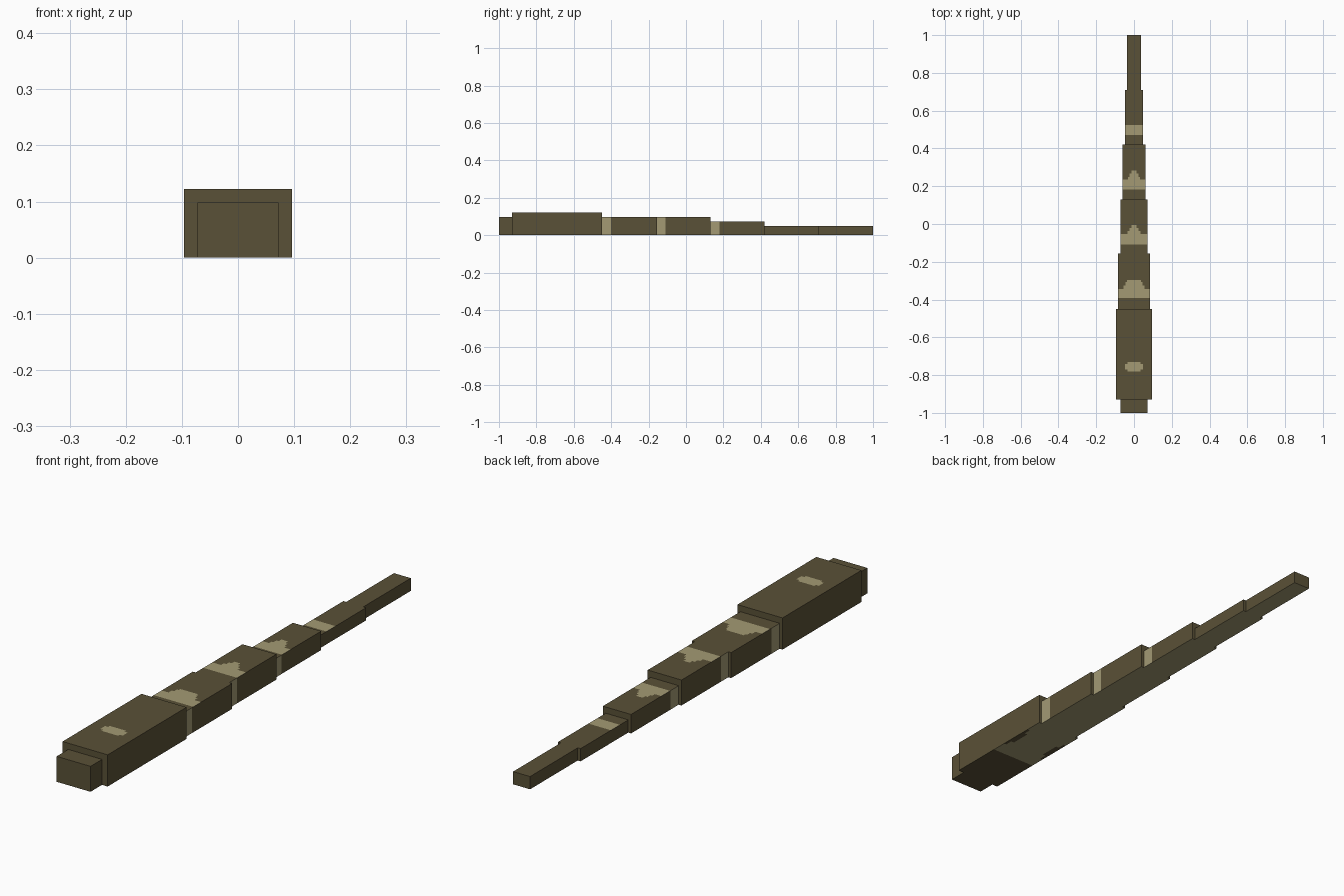
import bpy
import bmesh
from mathutils import Matrix, Vector

cube = bpy.data.objects.get("Cube")
if cube:
    bpy.data.objects.remove(cube, do_unlink=True)


def make_material(name, srgb):
    linear = [(c / 255 / 12.92) if c < 11 else ((c / 255 + 0.055) / 1.055) ** 2.4 for c in srgb]
    mat = bpy.data.materials.new(name)
    mat.use_nodes = True
    mat.diffuse_color = (*linear, 1)
    bsdf = next(n for n in mat.node_tree.nodes if n.type == "BSDF_PRINCIPLED")
    bsdf.inputs["Base Color"].default_value = (*linear, 1)
    return mat


OLIVE = make_material("dark_olive", (90, 81, 55))
TAN = make_material("pale_tan", (163, 154, 116))


def inside(center, rows):
    return any(a < center.y < b and abs(center.x) < half for a, b, half in rows)


def segment(name, y0, y1, half, height, top=(), side=None, belly=()):
    """Box standing on the ground, cut along its markings; rows are (y0, y1, half width)."""
    bm = bmesh.new()
    size = Matrix.Diagonal((2 * half, y1 - y0, height, 1))
    bmesh.ops.create_cube(bm, size=1, matrix=Matrix.Translation((0, (y0 + y1) / 2, height / 2)) @ size)

    # Cut lines at the edges of every marking
    rows = list(top) + list(belly)
    y_cuts = {y for row in rows for y in row[:2]} | ({side} if side is not None else set())
    x_cuts = {s * row[2] for row in rows for s in (-1, 1)}
    cuts = [(Vector((0, y, 0)), Vector((0, 1, 0))) for y in sorted(y_cuts) if y0 < y < y1]
    cuts += [(Vector((x, 0, 0)), Vector((1, 0, 0))) for x in sorted(x_cuts) if abs(x) < half]
    for point, normal in cuts:
        bmesh.ops.bisect_plane(bm, geom=bm.verts[:] + bm.edges[:] + bm.faces[:],
                               plane_co=point, plane_no=normal, dist=1e-5)

    # Colour by the way a face points and where it lies
    bm.normal_update()
    for face in bm.faces:
        c, n = face.calc_center_median(), face.normal
        pale = ((n.z > 0.5 and inside(c, top))
                or (n.z < -0.5 and inside(c, belly))
                or (abs(n.x) > 0.5 and side is not None and c.y < side))
        face.material_index = int(pale)

    mesh = bpy.data.meshes.new(name)
    bm.to_mesh(mesh)
    bm.free()
    mesh.materials.append(OLIVE)
    mesh.materials.append(TAN)
    obj = bpy.data.objects.new(name, mesh)
    bpy.context.collection.objects.link(obj)


FULL = 1
WHOLE = [(-1.1, 1.1, FULL)]

# Snout and head
segment("snout", -1, -0.93, 0.072, 0.098)
segment("head", -0.93, -0.45, 0.096, 0.122,
        top=[(-0.78, -0.77, 0.035), (-0.77, -0.74, 0.048), (-0.74, -0.73, 0.035)],
        belly=[(-0.72, -0.66, FULL), (-0.66, -0.63, 0.085), (-0.63, -0.55, 0.072),
               (-0.55, -0.52, 0.085), (-0.52, -0.4, FULL)])

# Body segments with a saddle marking on top and a band on each side
segment("body_front", -0.45, -0.155, 0.084, 0.098, side=-0.4, belly=WHOLE,
        top=[(-0.392, -0.344, FULL), (-0.344, -0.325, 0.055),
             (-0.325, -0.307, 0.045), (-0.307, -0.297, 0.038)])
segment("body_middle", -0.155, 0.13, 0.072, 0.098, side=-0.11, belly=WHOLE,
        top=[(-0.108, -0.053, FULL), (-0.053, -0.036, 0.035),
             (-0.036, -0.02, 0.024), (-0.02, -0.004, 0.013)])
segment("body_rear", 0.13, 0.42, 0.06, 0.073, side=0.18, belly=WHOLE,
        top=[(0.182, 0.235, FULL), (0.235, 0.25, 0.032),
             (0.25, 0.268, 0.024), (0.268, 0.284, 0.014)])

# Tail
segment("tail_base", 0.42, 0.71, 0.048, 0.049, top=[(0.47, 0.525, FULL)], belly=WHOLE)
segment("tail_tip", 0.71, 1, 0.036, 0.049, belly=WHOLE)
